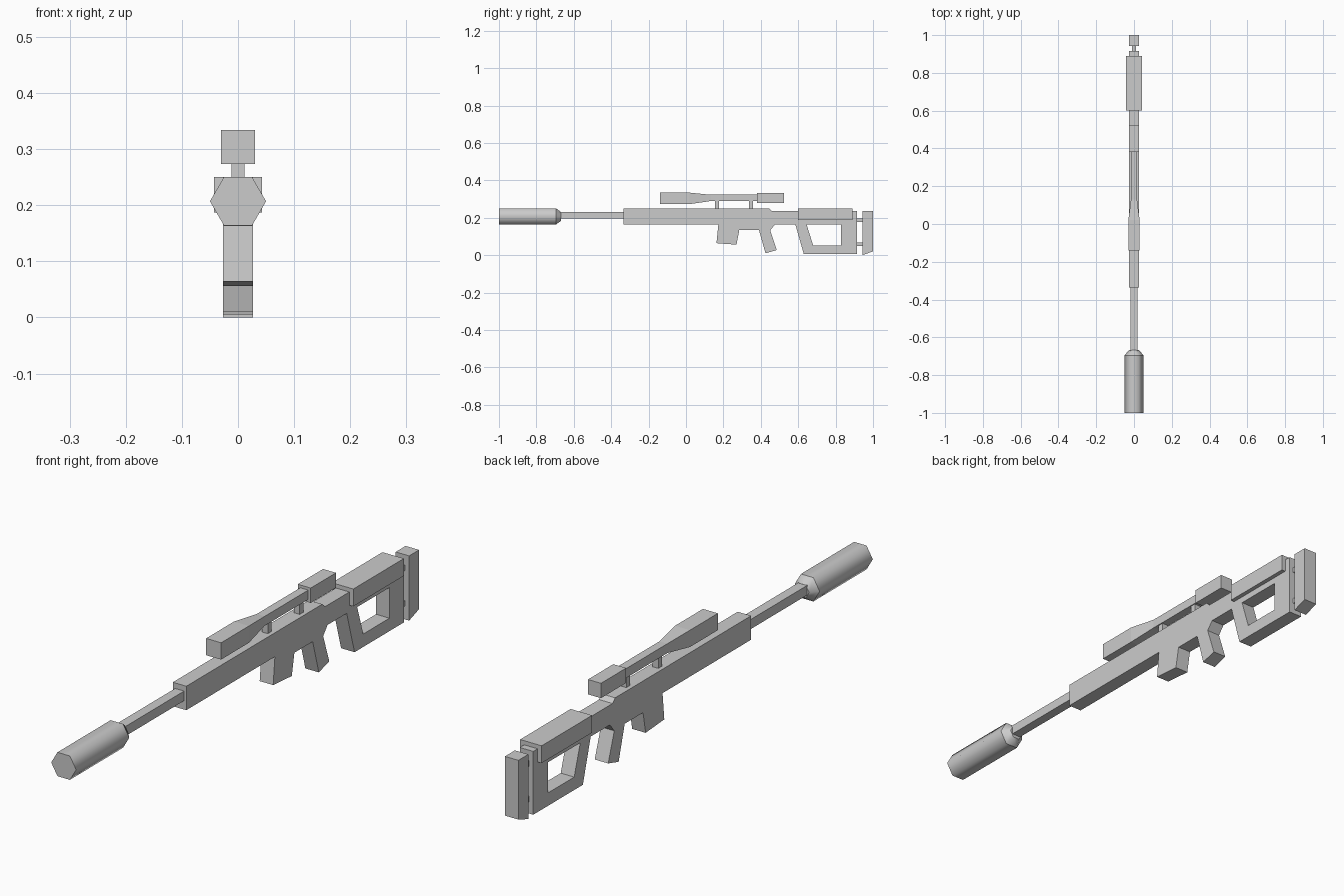
import bpy, bmesh
from math import cos, sin, pi

if "Cube" in bpy.data.objects:
    bpy.data.objects.remove(bpy.data.objects["Cube"])

GREY = (0.6, 0.6, 0.6, 1)
grey = bpy.data.materials.new("light_grey")
grey.use_nodes = True
grey.diffuse_color = GREY
grey.node_tree.nodes["Principled BSDF"].inputs["Base Color"].default_value = GREY


def finish(name, bm):
    bmesh.ops.recalc_face_normals(bm, faces=bm.faces)
    mesh = bpy.data.meshes.new(name)
    bm.to_mesh(mesh)
    bm.free()
    mesh.materials.append(grey)
    obj = bpy.data.objects.new(name, mesh)
    bpy.context.collection.objects.link(obj)
    return obj


def plate(name, half_width, *outlines):
    """Side outlines in (y, z), later ones being holes, extruded across x."""
    bm = bmesh.new()
    for outline in outlines:
        vs = [bm.verts.new((-half_width, y, z)) for y, z in outline]
        for a, b in zip(vs, vs[1:] + vs[:1]):
            bm.edges.new((a, b))
    bmesh.ops.triangle_fill(bm, use_beauty=True, edges=bm.edges[:])
    out = bmesh.ops.extrude_face_region(bm, geom=bm.faces[:], use_keep_orig=True)
    moved = [g for g in out["geom"] if isinstance(g, bmesh.types.BMVert)]
    bmesh.ops.translate(bm, verts=moved, vec=(2 * half_width, 0, 0))
    return finish(name, bm)


def box(name, half_width, y0, y1, z0, z1):
    return plate(name, half_width, [(y0, z0), (y1, z0), (y1, z1), (y0, z1)])


def loft(name, rings):
    """Join rings of points along the length and cap both ends."""
    bm = bmesh.new()
    loops = [[bm.verts.new(p) for p in ring] for ring in rings]
    for a, b in zip(loops, loops[1:]):
        for i in range(len(a)):
            j = (i + 1) % len(a)
            bm.faces.new((a[i], a[j], b[j], b[i]))
    bm.faces.new(loops[0])
    bm.faces.new(loops[-1])
    return finish(name, bm)


def rect(w, y, z0, z1):
    return [(-w, y, z0), (w, y, z0), (w, y, z1), (-w, y, z1)]


def hexagon(r, y, z):
    return [(r * cos(i * pi / 3), y, z + r * sin(i * pi / 3)) for i in range(6)]


# Receiver, magazine, grip and open stock in one silhouette
plate("body", 0.027,
      [(-0.335, 0.163), (-0.335, 0.25), (0.445, 0.25), (0.46, 0.235),
       (0.915, 0.235), (0.915, 0.005), (0.63, 0.005), (0.585, 0.163),
       (0.475, 0.163), (0.45, 0.132), (0.485, 0.027), (0.425, 0.01),
       (0.39, 0.135), (0.285, 0.135), (0.27, 0.056), (0.163, 0.064),
       (0.173, 0.163)],
      [(0.645, 0.163), (0.83, 0.163), (0.83, 0.052), (0.68, 0.052)])

# Stock fittings
box("cheek_rest", 0.043, 0.6, 0.89, 0.187, 0.25)
plate("butt_pad", 0.027, [(0.943, 0), (1, 0.02), (1, 0.235), (0.943, 0.235)])
for label, z in (("upper", 0.187), ("lower", 0.058)):
    box(label + "_pad_rod", 0.01, 0.91, 0.948, z - 0.01, z + 0.01)

# Barrel and hexagonal muzzle
box("barrel", 0.018, -0.68, -0.33, 0.195, 0.23)
muzzle = loft("muzzle", [hexagon(0.05, -1, 0.207), hexagon(0.05, -0.695, 0.207),
                         hexagon(0.027, -0.668, 0.207)])
for face in muzzle.data.polygons:
    face.use_smooth = len(face.vertices) == 4
sharp = muzzle.data.attributes.new("sharp_edge", "BOOLEAN", "EDGE")
for edge in muzzle.data.edges:
    a, b = (muzzle.data.vertices[i].co.y for i in edge.vertices)
    sharp.data[edge.index].value = abs(a - b) < 0.001

# Scope on two mounts
loft("scope_tube", [rect(0.03, -0.14, 0.273, 0.334), rect(0.03, 0.02, 0.273, 0.334),
                    rect(0.016, 0.13, 0.289, 0.323), rect(0.016, 0.39, 0.289, 0.323)])
box("scope_eyepiece", 0.026, 0.38, 0.525, 0.279, 0.333)
for label, y in (("front", 0.165), ("rear", 0.348)):
    box(label + "_scope_mount", 0.012, y - 0.011, y + 0.011, 0.245, 0.295)
